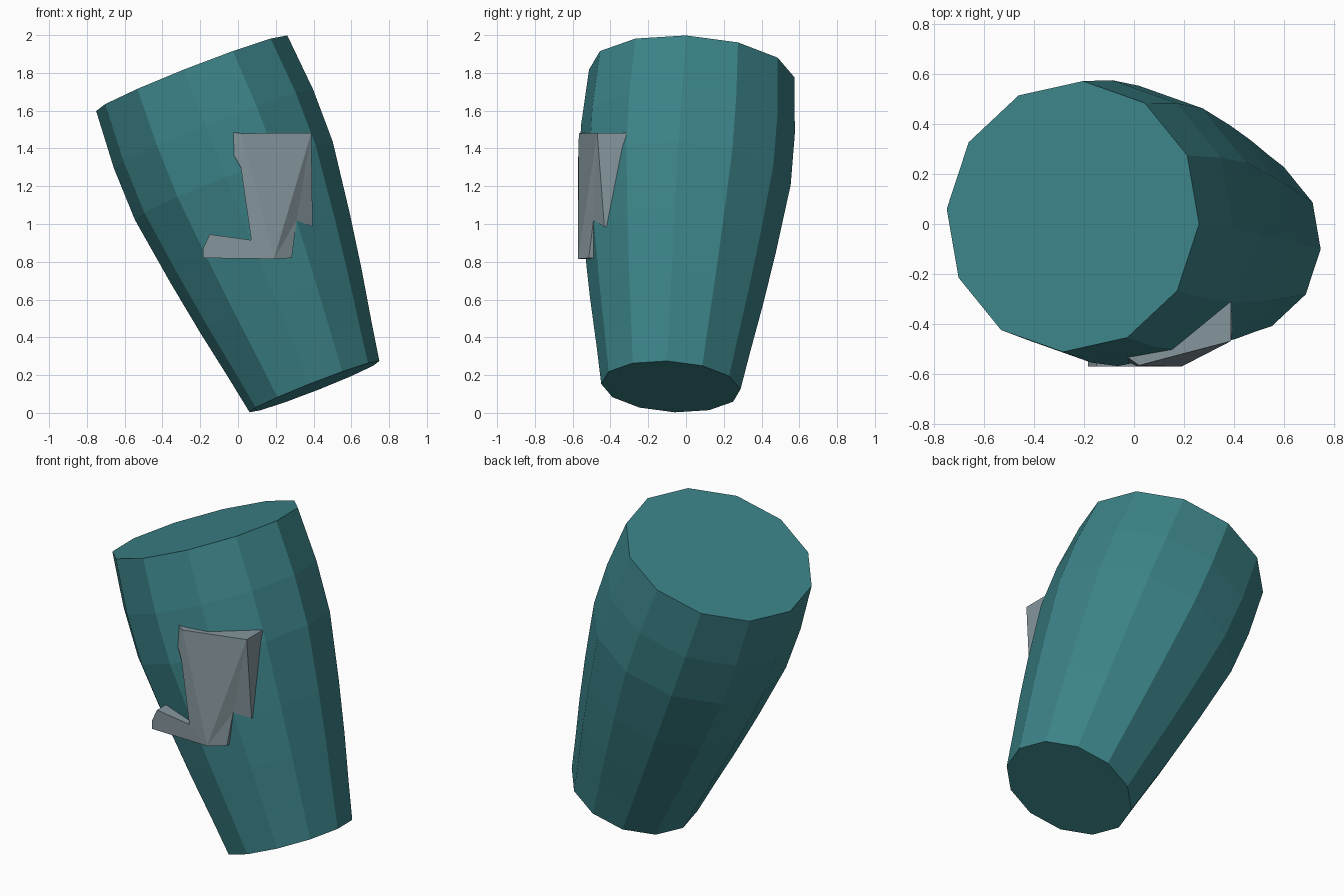
import bpy, bmesh, math
from mathutils import Vector

if "Cube" in bpy.data.objects:
    bpy.data.objects.remove(bpy.data.objects["Cube"])


def material(name, rgb):
    m = bpy.data.materials.new(name)
    m.diffuse_color = (*rgb, 1)
    m.use_nodes = True
    m.node_tree.nodes["Principled BSDF"].inputs["Base Color"].default_value = m.diffuse_color
    return m


def build(name, bm, mat):
    bmesh.ops.recalc_face_normals(bm, faces=bm.faces)
    me = bpy.data.meshes.new(name)
    bm.to_mesh(me)
    bm.free()
    me.materials.append(mat)
    ob = bpy.data.objects.new(name, me)
    bpy.context.collection.objects.link(ob)
    return ob


teal = material("teal", (0.044, 0.225, 0.245))
grey = material("grey", (0.235, 0.305, 0.335))

# Tilted twelve-sided body: rings of (fraction along axis, radius)
bottom, top = Vector((0.405, -0.08, 0.139)), Vector((-0.245, 0.03, 1.798))
n = (top - bottom).normalized()
u = Vector((n.z, 0, -n.x)).normalized()
v = n.cross(u)
rings = [(0, 0.37), (0.12, 0.408), (0.274, 0.46), (0.443, 0.51),
         (0.657, 0.564), (0.822, 0.568), (1, 0.545)]
SIDES = 12
bm = bmesh.new()
loops = []
for t, r in rings:
    c = bottom.lerp(top, t)
    angles = [math.radians(-3.2) + math.tau * i / SIDES for i in range(SIDES)]
    loops.append([bm.verts.new(c + r * (u * math.cos(a) + v * math.sin(a))) for a in angles])
for lo, hi in zip(loops, loops[1:]):
    for i in range(SIDES):
        j = (i + 1) % SIDES
        bm.faces.new((lo[i], lo[j], hi[j], hi[i]))
bm.faces.new(loops[0])
bm.faces.new(loops[-1])
build("tapered_body", bm, teal)

# Faceted plate on the front, sunk back into the body
outline = [(-0.025, -0.535, 1.485), (-0.02, -0.555, 1.36), (0.015, -0.572, 1.30),
           (0.07, -0.572, 0.915), (-0.15, -0.572, 0.945), (-0.185, -0.572, 0.87),
           (-0.185, -0.572, 0.82), (0.19, -0.572, 0.815), (0.285, -0.515, 0.82),
           (0.31, -0.49, 1.02), (0.395, -0.432, 0.985), (0.388, -0.47, 1.482),
           (0.02, -0.567, 1.48)]
bm = bmesh.new()
front = [bm.verts.new(p) for p in outline]
back = [bm.verts.new((x, max(y + 0.12, -0.40 if x < 0.3 else -0.31), z)) for x, y, z in outline]
facets = [(0, 1, 2, 12), (2, 3, 7, 12), (3, 4, 5, 6, 7), (12, 7, 11), (7, 8, 9), (7, 9, 11), (9, 10, 11)]
for f in facets:
    bm.faces.new([front[i] for i in f])
    bm.faces.new([back[i] for i in reversed(f)])
for i in range(len(outline)):
    j = (i + 1) % len(outline)
    bm.faces.new((front[i], front[j], back[j], back[i]))
build("front_plate", bm, grey)
